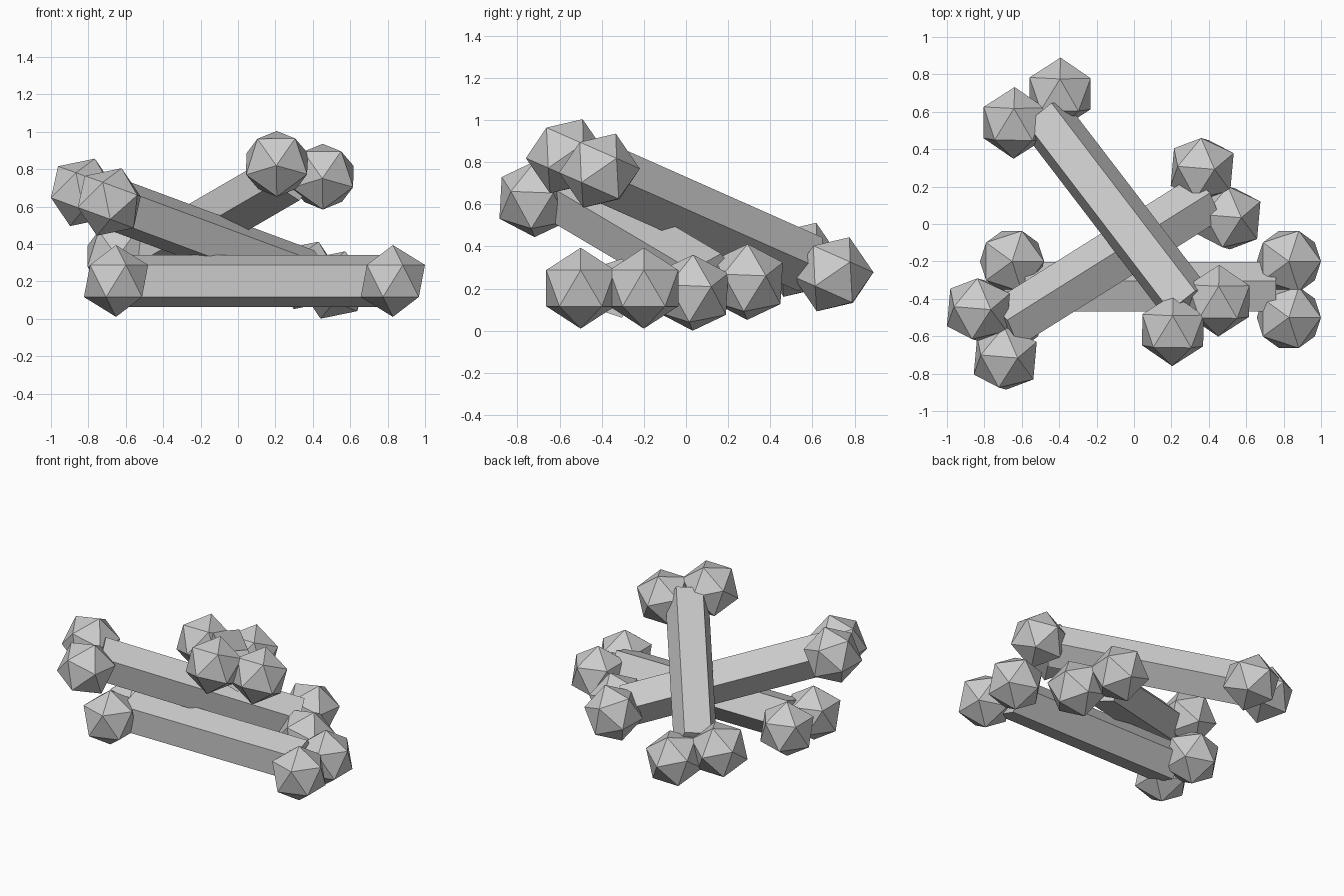
import bpy
from math import pi
from mathutils import Matrix, Vector

cube = bpy.data.objects.get("Cube")
if cube:
    bpy.data.objects.remove(cube, do_unlink=True)

# Single grey material
grey = bpy.data.materials.new("bone_grey")
grey.use_nodes = True
color = (0.6, 0.6, 0.6, 1)
grey.diffuse_color = color
grey.node_tree.nodes["Principled BSDF"].inputs["Base Color"].default_value = color

KNOB_RADIUS = 0.192
SHAFT_RADIUS = 0.147
SHAFT_LENGTH = 1.34
KNOB_REACH = 0.74    # knob distance along the shaft
KNOB_SPREAD = 0.15   # knob distance to either side


def finish(name, matrix):
    obj = bpy.context.object
    obj.name = name
    obj.matrix_world = matrix
    obj.data.materials.append(grey)


def frame(center, along, side):
    """Placement matrix from a centre, a shaft direction and a side direction."""
    x = Vector(along).normalized()
    z = x.cross(Vector(side)).normalized()
    y = z.cross(x)
    rot = Matrix((x, y, z)).transposed().to_4x4()
    return Matrix.Translation(center) @ rot


def bone(name, center, along, side):
    base = frame(center, along, side)
    # Five-sided shaft laid along the local x axis
    bpy.ops.mesh.primitive_cylinder_add(vertices=5, radius=SHAFT_RADIUS, depth=SHAFT_LENGTH)
    finish(name + "_shaft", base @ Matrix.Rotation(pi / 2, 4, 'Y'))
    # A pair of faceted knobs at each end
    for end, sx in (("start", -1), ("end", 1)):
        for flank, sy in (("inner", -1), ("outer", 1)):
            bpy.ops.mesh.primitive_ico_sphere_add(subdivisions=1, radius=KNOB_RADIUS)
            offset = Matrix.Translation((sx * KNOB_REACH, sy * KNOB_SPREAD, 0))
            finish(f"{name}_{end}_{flank}_knob", base @ offset)


# Bone lying flat, then two leaning across it
bone("flat_bone", (0.088, -0.35, 0.202), (1, 0, 0), (0, 1, 0))
bone("middle_bone", (-0.162, -0.213, 0.428), (1.196, 0.75, -0.444), (-0.14, 0.26, 0.05))
bone("top_bone", (-0.094, 0.065, 0.548), (0.849, -1.109, 0.492), (0.246, 0.156, -0.068))
